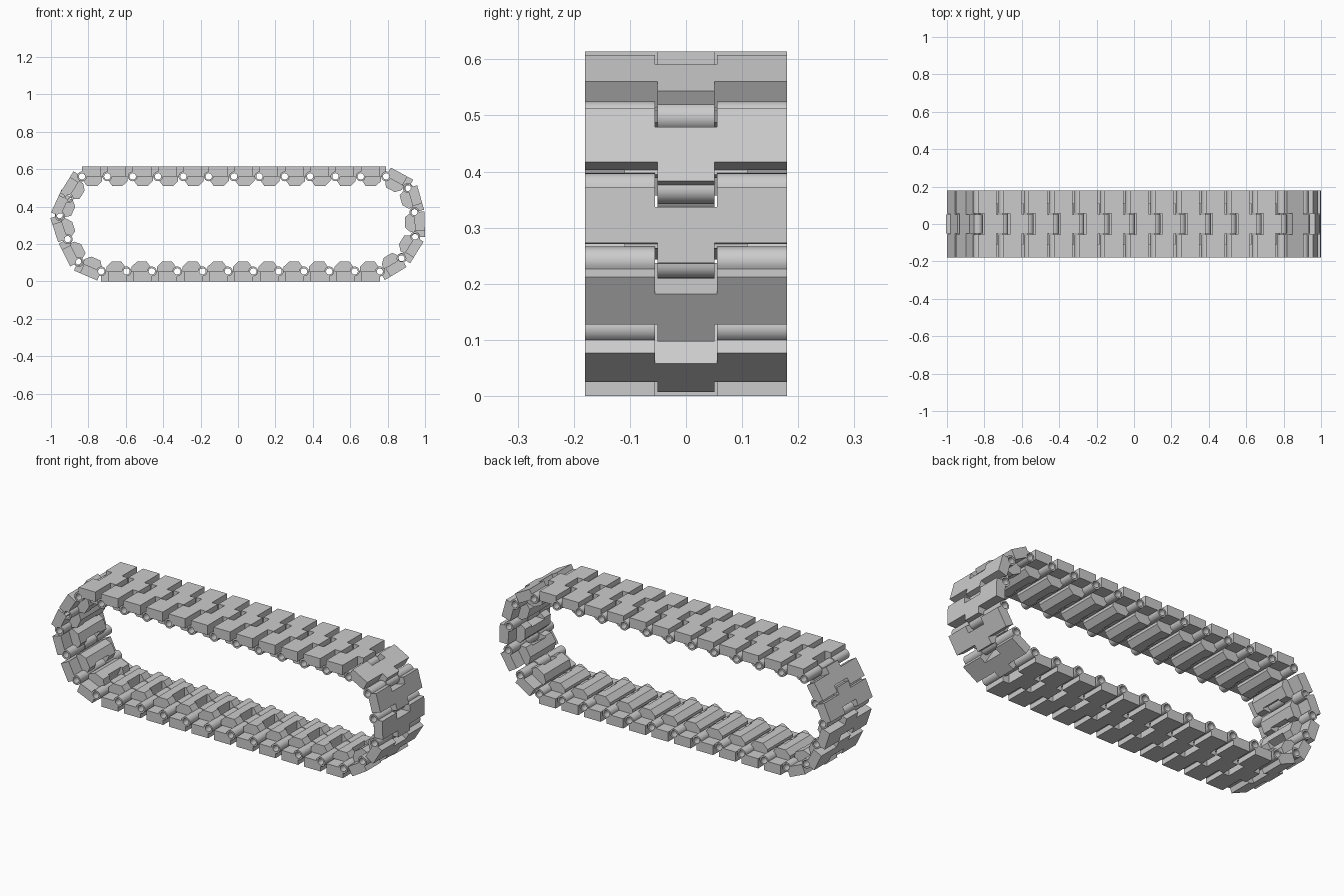
import bpy, bmesh, math
from mathutils import Matrix, Vector

cube = bpy.data.objects.get("Cube")
if cube:
    bpy.data.objects.remove(cube, do_unlink=True)

PITCH = 0.1355          # pin to pin
PLATE = 0.053           # outer tread face above the pin line
KNUCKLE, BORE = 0.026, 0.017
REACH = 0.1             # length of the plate beside the tongue
HALF, LUG, SLOT, TONGUE = 0.18, 0.11, 0.0555, 0.0505

steel = bpy.data.materials.new("track_grey")
steel.use_nodes = True
grey = (0.6, 0.6, 0.6, 1)
steel.diffuse_color = grey
steel.node_tree.nodes["Principled BSDF"].inputs["Base Color"].default_value = grey


def arc(radius, start, end, step=15):
    return [(radius * math.cos(math.radians(a)), radius * math.sin(math.radians(a)))
            for a in range(start, end, step)]


def mirrored(loop):
    return [(PITCH - x, z) for x, z in loop]


def prism(bm, loops, y0, y1):
    """Extrude a profile (outline plus optional hole) from y0 to y1."""
    part = bmesh.new()
    for loop in loops:
        vs = [part.verts.new((x, y0, z)) for x, z in loop]
        for i, v in enumerate(vs):
            part.edges.new((vs[i - 1], v))
    bmesh.ops.triangle_fill(part, edges=part.edges[:], use_beauty=True)
    ext = bmesh.ops.extrude_face_region(part, geom=part.faces[:], use_keep_orig=True)
    moved = [g for g in ext["geom"] if isinstance(g, bmesh.types.BMVert)]
    bmesh.ops.translate(part, verts=moved, vec=(0, y1 - y0, 0))
    bmesh.ops.recalc_face_normals(part, faces=part.faces[:])
    temp = bpy.data.meshes.new("profile_part")
    part.to_mesh(temp)
    part.free()
    bm.from_mesh(temp)
    bpy.data.meshes.remove(temp)


# Side profiles: tread plate with a tubular knuckle, and the chamfered inner lug
bore = arc(BORE, 0, 360)
plate = [(REACH, PLATE), (0, PLATE)] + arc(KNUCKLE, 90, 361) + [(REACH, 0)]
low = PITCH - REACH
tip = [(0.08, -0.052), (0.108, -0.025), (0.108, 0)]
lug = [(0.022, 0), (0.008, -0.025), (0.027, -0.052)] + tip
lug_middle = [(low, 0), (low, -0.052)] + tip
web = [(low, PLATE), (low, 0), (REACH, 0), (REACH, PLATE)]

# One link: outer plates, central tongue, webs joining them, and the inner lug
bm = bmesh.new()
prism(bm, [mirrored(plate), mirrored(bore)], -TONGUE, TONGUE)
prism(bm, [lug_middle], -SLOT, SLOT)
for side in (-1, 1):
    prism(bm, [plate, bore], side * SLOT, side * HALF)
    prism(bm, [lug], side * SLOT, side * LUG)
    prism(bm, [web], side * TONGUE, side * SLOT)
for f in bm.faces:
    f.smooth = True
for e in bm.edges:
    e.smooth = e.is_manifold and e.calc_face_angle(0) < math.radians(25)
mesh = bpy.data.meshes.new("track_link")
bm.to_mesh(mesh)
bm.free()
mesh.materials.append(steel)

# Hinge pin path: top run, front bend, bottom run, rear bend
TOP, BOTTOM = 0.561, 0.053
path = [(-0.834 + PITCH * i, TOP) for i in range(13)]
path += [(0.907, 0.499), (0.943, 0.371), (0.947, 0.24), (0.874, 0.122)]
path += [(0.759 - PITCH * i, BOTTOM) for i in range(12)]
path += [(-0.85, 0.104), (-0.911, 0.226), (-0.951, 0.347), (-0.906, 0.445)]

for i, (x, z) in enumerate(path):
    nx, nz = path[(i + 1) % len(path)]
    link = bpy.data.objects.new(f"track_link_{i + 1:02d}", mesh)
    bpy.context.collection.objects.link(link)
    turn = Matrix.Rotation(-math.atan2(nz - z, nx - x), 4, 'Y')
    link.matrix_world = Matrix.Translation(Vector((x, 0, z))) @ turn
